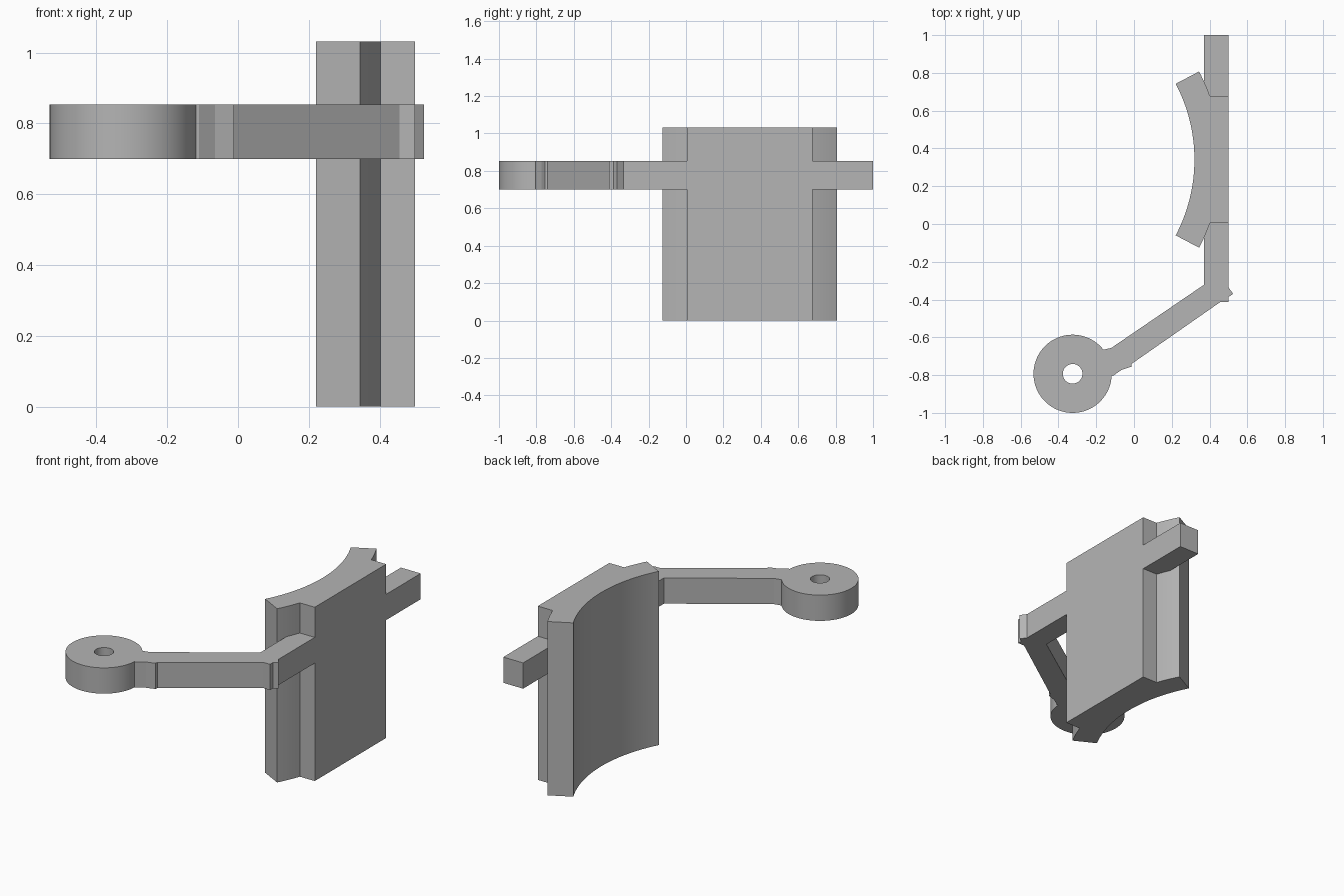
import bpy, bmesh
from math import sin, cos, radians, pi

cube = bpy.data.objects.get("Cube")
if cube:
    bpy.data.objects.remove(cube, do_unlink=True)

grey = bpy.data.materials.new("plain_grey")
grey.use_nodes = True
colour = (0.46, 0.46, 0.46, 1)
grey.diffuse_color = colour
grey.node_tree.nodes["Principled BSDF"].inputs["Base Color"].default_value = colour


def arc(cx, cy, r, start, end, steps):
    """Points on a circular arc, angles in degrees."""
    angles = [radians(start + (end - start) * i / steps) for i in range(steps + 1)]
    return [(cx + r * cos(a), cy + r * sin(a)) for a in angles]


def prism(name, outline, bottom, top):
    """Extrude a flat outline upward into a solid."""
    bm = bmesh.new()
    base = bm.faces.new([bm.verts.new((x, y, bottom)) for x, y in outline])
    out = bmesh.ops.extrude_face_region(bm, geom=[base], use_keep_orig=True)
    raised = [v for v in out["geom"] if isinstance(v, bmesh.types.BMVert)]
    bmesh.ops.translate(bm, verts=raised, vec=(0, 0, top - bottom))
    bmesh.ops.recalc_face_normals(bm, faces=bm.faces)
    mesh = bpy.data.meshes.new(name)
    bm.to_mesh(mesh)
    bm.free()
    mesh.materials.append(grey)
    obj = bpy.data.objects.new(name, mesh)
    bpy.context.collection.objects.link(obj)
    return obj


def activate(obj):
    bpy.ops.object.select_all(action="DESELECT")
    obj.select_set(True)
    bpy.context.view_layer.objects.active = obj


# Curved pad with a flat rectangular backing
PAD_X, PAD_Y = -0.54, 0.341
BACK_X, BACK_HALF = 0.5, 0.335
HEIGHT = 1.032
pad_outline = (
    arc(PAD_X, PAD_Y, 0.86, 27.8, -27.8, 32)
    + arc(PAD_X, PAD_Y, 1.0, -27.8, -19.6, 6)
    + [(BACK_X, PAD_Y - BACK_HALF), (BACK_X, PAD_Y + BACK_HALF)]
    + arc(PAD_X, PAD_Y, 1.0, 19.6, 27.8, 6)
)
pad = prism("curved_pad", pad_outline, 0, HEIGHT)

# Straight rail stub behind the pad
ARM_LOW, ARM_HIGH, ARM_X = 0.70, 0.853, 0.37
back_y, front_y = PAD_Y + BACK_HALF, PAD_Y - BACK_HALF
rail = prism("rear_rail",
             [(ARM_X, back_y), (BACK_X, back_y), (BACK_X, 1), (ARM_X, 1)],
             ARM_LOW, ARM_HIGH)

# Bent arm ending in a round eyelet
EYE_X, EYE_Y = -0.325, -0.793
arm_outline = (
    [(BACK_X, front_y), (ARM_X, front_y), (ARM_X, -0.322),
     (-0.12, -0.656)]
    + arc(EYE_X, EYE_Y, 0.207, 38, 357, 72)
    + [(-0.11, -0.803), (-0.065, -0.772), (-0.012, -0.755), (-0.012, -0.74),
       (0.457, -0.413), (BACK_X, -0.413), (BACK_X, -0.387),
       (0.525, -0.37), (BACK_X, -0.335)]
)
arm = prism("bent_arm", arm_outline, ARM_LOW, ARM_HIGH)

# Pin hole through the eyelet
cutter = prism("hole_cutter", arc(EYE_X, EYE_Y, 0.052, 0, 350, 35), 0.6, 0.95)
cutter.hide_render = True
hole = arm.modifiers.new("pin_hole", "BOOLEAN")
hole.operation = "DIFFERENCE"
hole.solver = "EXACT"
hole.object = cutter
activate(arm)
bpy.ops.object.modifier_apply(modifier=hole.name)
bpy.data.objects.remove(cutter, do_unlink=True)

# Smooth the curved walls, keep the corners sharp
for part in (pad, arm):
    activate(part)
    bpy.ops.object.shade_smooth_by_angle(angle=pi / 15)
